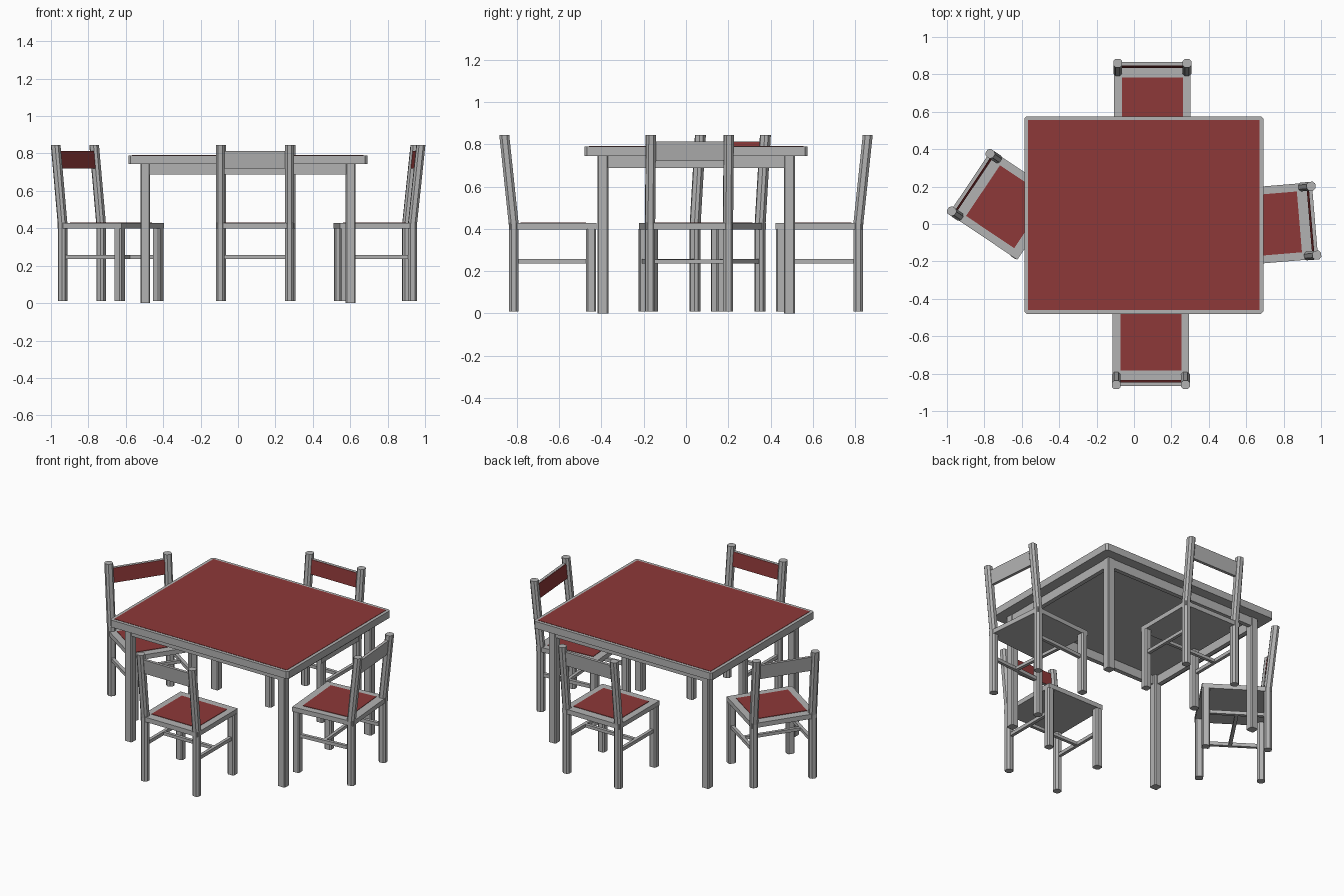
import bpy, bmesh
from math import radians
from mathutils import Matrix, Vector

if "Cube" in bpy.data.objects:
    bpy.data.objects.remove(bpy.data.objects["Cube"])


def material(name, rgb):
    m = bpy.data.materials.new(name)
    m.diffuse_color = (*rgb, 1)
    m.use_nodes = True
    m.node_tree.nodes["Principled BSDF"].inputs["Base Color"].default_value = m.diffuse_color
    return m


GRAY = material("gray_frame", (0.45, 0.45, 0.45))
RED = material("red_panel", (0.27, 0.04, 0.04))


def finish(name, bm, mat, place):
    bmesh.ops.recalc_face_normals(bm, faces=bm.faces)
    me = bpy.data.meshes.new(name)
    bm.to_mesh(me)
    bm.free()
    me.materials.append(mat)
    ob = bpy.data.objects.new(name, me)
    ob.matrix_world = place
    bpy.context.collection.objects.link(ob)
    return ob


def sweep(name, path, hx, hy, cut, mat, place):
    """Corner-cut rectangle carried through the path points, level rings."""
    ax, ay = hx - cut, hy - cut
    if cut:
        ring = [(hx, -ay), (hx, ay), (ax, hy), (-ax, hy),
                (-hx, ay), (-hx, -ay), (-ax, -hy), (ax, -hy)]
    else:
        ring = [(hx, -hy), (hx, hy), (-hx, hy), (-hx, -hy)]
    bm = bmesh.new()
    rings = [[bm.verts.new((x + p[0], y + p[1], p[2])) for x, y in ring] for p in path]
    n = len(ring)
    for a, b in zip(rings, rings[1:]):
        for i in range(n):
            bm.faces.new((a[i], a[(i + 1) % n], b[(i + 1) % n], b[i]))
    bm.faces.new(rings[0][::-1])
    bm.faces.new(rings[-1])
    return finish(name, bm, mat, place)


def box(name, lo, hi, mat, place, cut=0):
    cx, cy = (lo[0] + hi[0]) / 2, (lo[1] + hi[1]) / 2
    return sweep(name, [(cx, cy, lo[2]), (cx, cy, hi[2])],
                 (hi[0] - lo[0]) / 2, (hi[1] - lo[1]) / 2, cut, mat, place)


# Table
T = Matrix.Translation((0.053, 0.048, 0))
LX, LY = 0.549, 0.441
box("table_top", (-0.639, -0.528, 0.744), (0.639, 0.528, 0.79), GRAY, T, 0.012)
box("table_top_panel", (-0.619, -0.508, 0.788), (0.619, 0.508, 0.792), RED, T)
for sx in (-1, 1):
    for sy in (-1, 1):
        sweep("table_leg", [(sx * LX, sy * LY, 0), (sx * LX, sy * LY, 0.746)],
              0.026, 0.026, 0.006, GRAY, T)
    box("side_apron", (sx * (LX + 0.008) - 0.014, -LY, 0.687),
        (sx * (LX + 0.008) + 0.014, LY, 0.746), GRAY, T)
    box("long_apron", (-LX, sx * (LY + 0.008) - 0.014, 0.687),
        (LX, sx * (LY + 0.008) + 0.014, 0.746), GRAY, T)


def chair(x, y, angle):
    """Local origin is midway between the post tops; the seat lies toward +y."""
    P = Matrix.Translation((x, y, 0)) @ Matrix.Rotation(radians(angle), 4, 'Z')
    W, REAR, FRONT, R = 0.185, 0.045, 0.411, 0.0235
    # seat and its cushion panel
    box("seat", (-0.205, 0.024, 0.398), (0.205, 0.436, 0.428), GRAY, P)
    box("seat_panel", (-0.163, 0.078, 0.426), (0.163, 0.388, 0.431), RED, P)
    for s in (-1, 1):
        # rear leg bends back into the post
        sweep("back_post", [(s * W, REAR, 0.01), (s * W, REAR, 0.42), (s * W, 0, 0.845)],
              R, R, 0.012, GRAY, P)
        sweep("front_leg", [(s * W, FRONT, 0.01), (s * W, FRONT, 0.40)],
              R, R, 0.008, GRAY, P)
        box("side_stretcher", (s * W - 0.01, REAR, 0.235), (s * W + 0.01, FRONT, 0.257), GRAY, P)
    box("cross_stretcher", (-W, 0.218, 0.236), (W, 0.238, 0.256), GRAY, P)
    # leaning backrest with a red face toward the seat
    lean = lambda z, off: (0, REAR * (0.845 - z) / 0.425 + off, z)
    sweep("backrest", [lean(0.72, 0), lean(0.813, 0)], W - 0.01, 0.009, 0, GRAY, P)
    sweep("backrest_panel", [lean(0.721, 0.0095), lean(0.812, 0.0095)],
          W - 0.012, 0.002, 0, RED, P)


# Four chairs: near, far, right, left
chair(0.09, -0.86, 0)
chair(0.098, 0.86, 180)
chair(0.962, 0.018, 94.8)
chair(-0.872, 0.222, 236.2)
